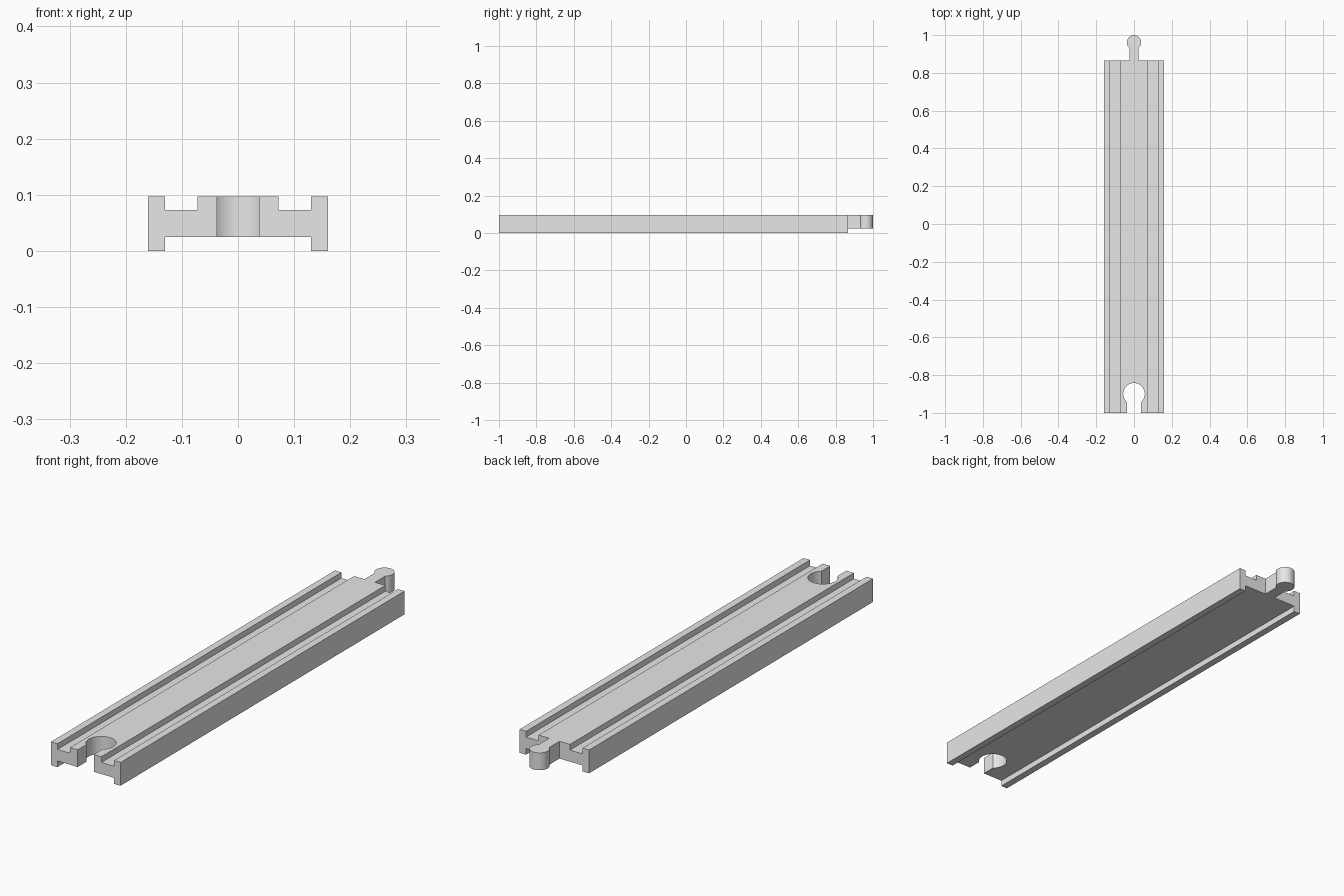
import bpy
import bmesh
import math

if "Cube" in bpy.data.objects:
    bpy.data.objects.remove(bpy.data.objects["Cube"], do_unlink=True)

FRONT, END = -1.0, 0.865
TOP, GROOVE, UNDER = 0.097, 0.073, 0.025

grey = bpy.data.materials.new("plain_grey")
grey.use_nodes = True
grey.diffuse_color = (0.8, 0.8, 0.8, 1)
grey.node_tree.nodes["Principled BSDF"].inputs["Base Color"].default_value = (0.8, 0.8, 0.8, 1)


def extrude(name, points, offset):
    """Solid made by sweeping a flat outline along an offset."""
    bm = bmesh.new()
    face = bm.faces.new([bm.verts.new(p) for p in points])
    swept = bmesh.ops.extrude_face_region(bm, geom=[face], use_keep_orig=True)
    verts = [v for v in swept["geom"] if isinstance(v, bmesh.types.BMVert)]
    bmesh.ops.translate(bm, verts=verts, vec=offset)
    bmesh.ops.recalc_face_normals(bm, faces=bm.faces)
    mesh = bpy.data.meshes.new(name)
    bm.to_mesh(mesh)
    bm.free()
    mesh.materials.append(grey)
    obj = bpy.data.objects.new(name, mesh)
    bpy.context.collection.objects.link(obj)
    return obj


def keyhole(name, radius, neck, centre_y, start_y, z0, z1, turn, steps=48):
    """Round head on a straight neck; turn is +1 for a head towards +y."""
    gap = math.asin(neck / radius)
    points = [(neck, start_y, z0)]
    for i in range(steps + 1):
        a = gap + (2 * math.pi - 2 * gap) * i / steps
        points.append((radius * math.sin(a), centre_y - turn * radius * math.cos(a), z0))
    points.append((-neck, start_y, z0))
    return extrude(name, points, (0, 0, z1 - z0))


def combine(target, tool, operation):
    mod = target.modifiers.new(operation.title(), 'BOOLEAN')
    mod.operation = operation
    mod.solver = 'EXACT'
    mod.object = tool
    bpy.context.view_layer.objects.active = target
    bpy.ops.object.modifier_apply(modifier=mod.name)
    bpy.data.objects.remove(tool, do_unlink=True)


# Track cross-section: side rails, two wheel grooves, raised centre, hollow underside
half = [(0.072, TOP), (0.072, GROOVE), (0.13, GROOVE), (0.13, TOP),
        (0.16, TOP), (0.16, 0), (0.13, 0), (0.13, UNDER)]
section = half + [(-x, z) for x, z in reversed(half)]
track = extrude("track_piece", [(x, FRONT, z) for x, z in section], (0, END - FRONT, 0))

# Connector peg at the back, socket at the front
combine(track, keyhole("peg", 0.038, 0.024, 0.962, END - 0.03, UNDER, TOP, 1), 'UNION')
combine(track, keyhole("socket_cutter", 0.057, 0.037, -0.899, FRONT - 0.05, -0.05, TOP + 0.05, 1),
        'DIFFERENCE')

# Smooth the round walls, keep the edges crisp
bpy.ops.object.select_all(action='DESELECT')
track.select_set(True)
bpy.context.view_layer.objects.active = track
bpy.ops.object.shade_smooth_by_angle(angle=math.radians(30))
